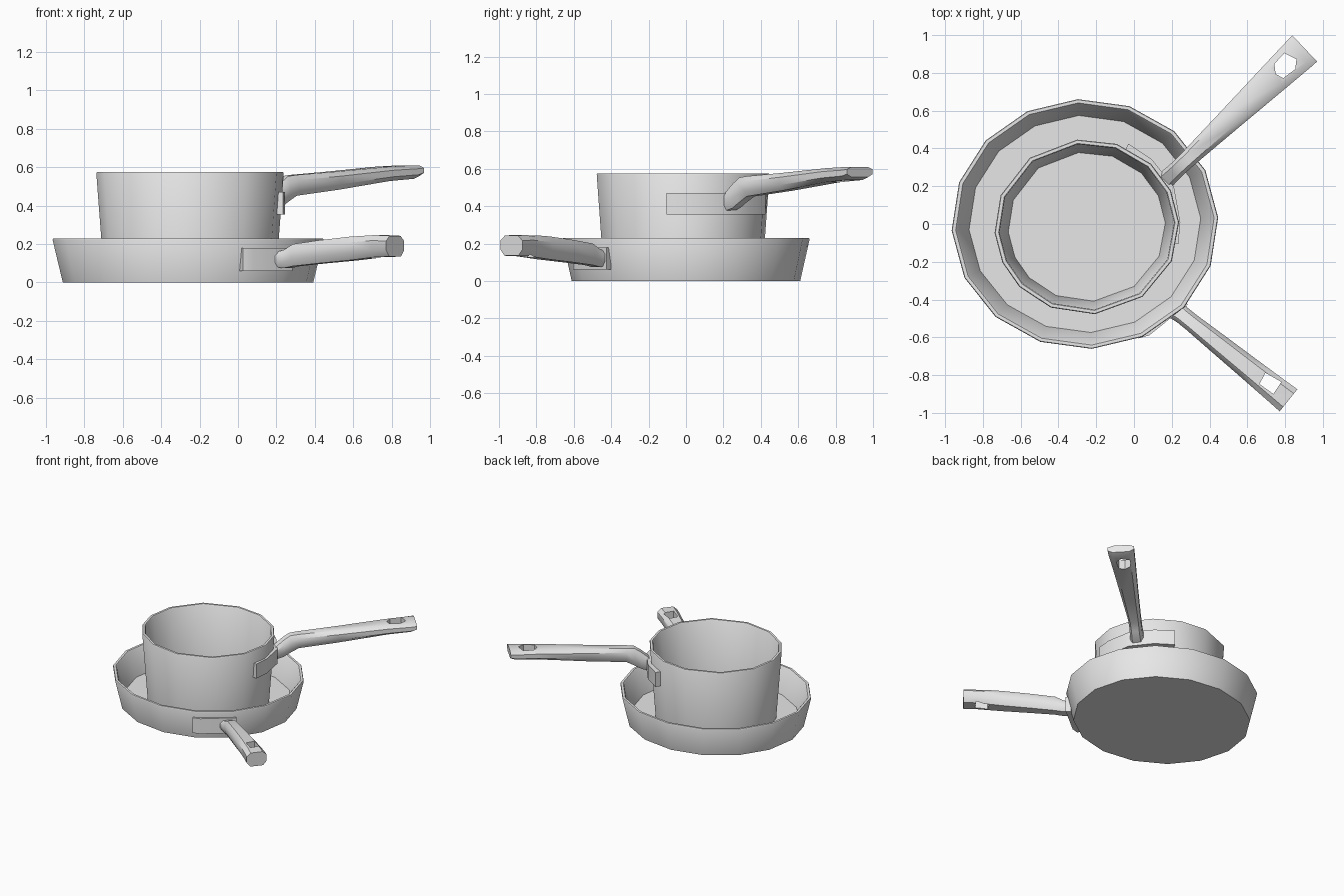
import bpy, bmesh, math
from mathutils import Vector

if "Cube" in bpy.data.objects:
    bpy.data.objects.remove(bpy.data.objects["Cube"])

metal = bpy.data.materials.new("grey metal")
metal.diffuse_color = (0.8, 0.8, 0.8, 1)
metal.use_nodes = True
metal.node_tree.nodes["Principled BSDF"].inputs["Base Color"].default_value = metal.diffuse_color


def finish(name, bm, angle=40):
    """Turn a bmesh into a named, smooth-shaded object."""
    bmesh.ops.recalc_face_normals(bm, faces=bm.faces)
    me = bpy.data.meshes.new(name)
    bm.to_mesh(me)
    bm.free()
    me.materials.append(metal)
    ob = bpy.data.objects.new(name, me)
    bpy.context.collection.objects.link(ob)
    smooth(ob, angle)
    return ob


def smooth(ob, angle):
    bpy.ops.object.select_all(action='DESELECT')
    ob.select_set(True)
    bpy.context.view_layer.objects.active = ob
    bpy.ops.object.shade_smooth_by_angle(angle=math.radians(angle))


def loft(rings):
    """Skin a list of closed point rings and cap both ends."""
    bm = bmesh.new()
    vs = [[bm.verts.new(p) for p in ring] for ring in rings]
    n = len(vs[0])
    for a, b in zip(vs, vs[1:]):
        for i in range(n):
            j = (i + 1) % n
            bm.faces.new((a[i], a[j], b[j], b[i]))
    bm.faces.new(vs[0])
    bm.faces.new(vs[-1])
    return bm


def vessel(name, centre, rx, ry, angles, profile):
    """Open bowl: profile of (radius factor, z) swept round the given angles."""
    rings = [[(centre[0] + rx * f * math.cos(math.radians(a)),
               centre[1] + ry * f * math.sin(math.radians(a)), z) for a in angles]
             for f, z in profile]
    return finish(name, loft(rings))


def bracket(name, centre, points, z0, z1, thick=0.04):
    """Bent plate that follows the wall of a vessel."""
    c = Vector(centre)
    rings = []
    for p in points:
        p = Vector(p)
        q = p + (c - p).normalized() * thick
        rings.append([(p.x, p.y, z0), (p.x, p.y, z1), (q.x, q.y, z1), (q.x, q.y, z0)])
    return finish(name, loft(rings), 30)


def handle(name, start, end, sections, hole):
    """Rounded bar from (distance, bottom, top, width) sections, with a hanging hole."""
    a, b = Vector(start), Vector(end)
    d = (b - a).normalized()
    side = Vector((-d.y, d.x))
    shape = [(.5, -.2), (.5, .25), (.3, .5), (-.3, .5),
             (-.5, .25), (-.5, -.2), (-.32, -.5), (.32, -.5)]
    rings = []
    for s, z0, z1, w in sections:
        ring = []
        for u, v in shape:
            p = a + d * s + side * (u * w)
            ring.append((p.x, p.y, (z0 + z1) / 2 + v * (z1 - z0)))
        rings.append(ring)
    ob = finish(name, loft(rings))
    # cut the hanging hole
    cutter = finish("hole_cutter", loft([[(x, y, z) for x, y in hole] for z in (-0.2, 1.0)]))
    cutter.hide_render = True
    mod = ob.modifiers.new("hole", 'BOOLEAN')
    mod.operation = 'DIFFERENCE'
    mod.solver = 'EXACT'
    mod.object = cutter
    bpy.context.view_layer.objects.active = ob
    bpy.ops.object.modifier_apply(modifier=mod.name)
    bpy.data.objects.remove(cutter, do_unlink=True)
    smooth(ob, 40)
    return ob


# wide frying pan underneath
pan_centre = (-0.26, 0.0)
vessel("frying_pan", pan_centre, 0.71, 0.665, [3 + 22.5 * i for i in range(16)],
       [(0.92, 0.0), (0.995, 0.222), (0.99, 0.23), (0.965, 0.23), (0.955, 0.222), (0.865, 0.04)])

# saucepan standing in the pan
pot_centre = (-0.25, -0.015)
vessel("saucepan", pot_centre, 0.49, 0.465,
       [3, 24.5, 46, 71, 96, 128, 159, 184, 204, 223, 247, 275, 307, 337],
       [(0.915, 0.035), (0.998, 0.568), (0.99, 0.575), (0.955, 0.575), (0.945, 0.568), (0.85, 0.07)])

# wall brackets
bracket("saucepan_bracket", pot_centre,
        [(0.235, -0.105), (0.245, 0.01), (0.212, 0.195), (0.095, 0.342), (-0.03, 0.425)],
        0.355, 0.47)
bracket("pan_bracket", pan_centre,
        [(0.025, -0.605), (0.08, -0.59), (0.285, -0.425)], 0.06, 0.18)

# long handles
handle("saucepan_handle", (0.17, 0.235), (0.905, 0.93),
       [(-0.02, 0.37, 0.46, 0.10), (0.05, 0.39, 0.52, 0.09), (0.10, 0.42, 0.553, 0.088),
        (0.16, 0.452, 0.56, 0.092), (0.45, 0.483, 0.578, 0.125), (0.80, 0.528, 0.603, 0.168),
        (0.97, 0.54, 0.61, 0.188), (1.01, 0.555, 0.61, 0.19)],
       [(0.743, 0.847), (0.796, 0.905), (0.86, 0.873), (0.854, 0.82), (0.79, 0.772), (0.75, 0.794)])
handle("pan_handle", (0.21, -0.445), (0.82, -0.935),
       [(0.0, 0.08, 0.155, 0.11), (0.06, 0.075, 0.17, 0.095), (0.12, 0.085, 0.20, 0.095),
        (0.30, 0.10, 0.22, 0.11), (0.50, 0.115, 0.238, 0.125), (0.68, 0.132, 0.247, 0.14),
        (0.78, 0.135, 0.243, 0.15)],
       [(0.664, -0.847), (0.696, -0.788), (0.78, -0.836), (0.738, -0.90)])
